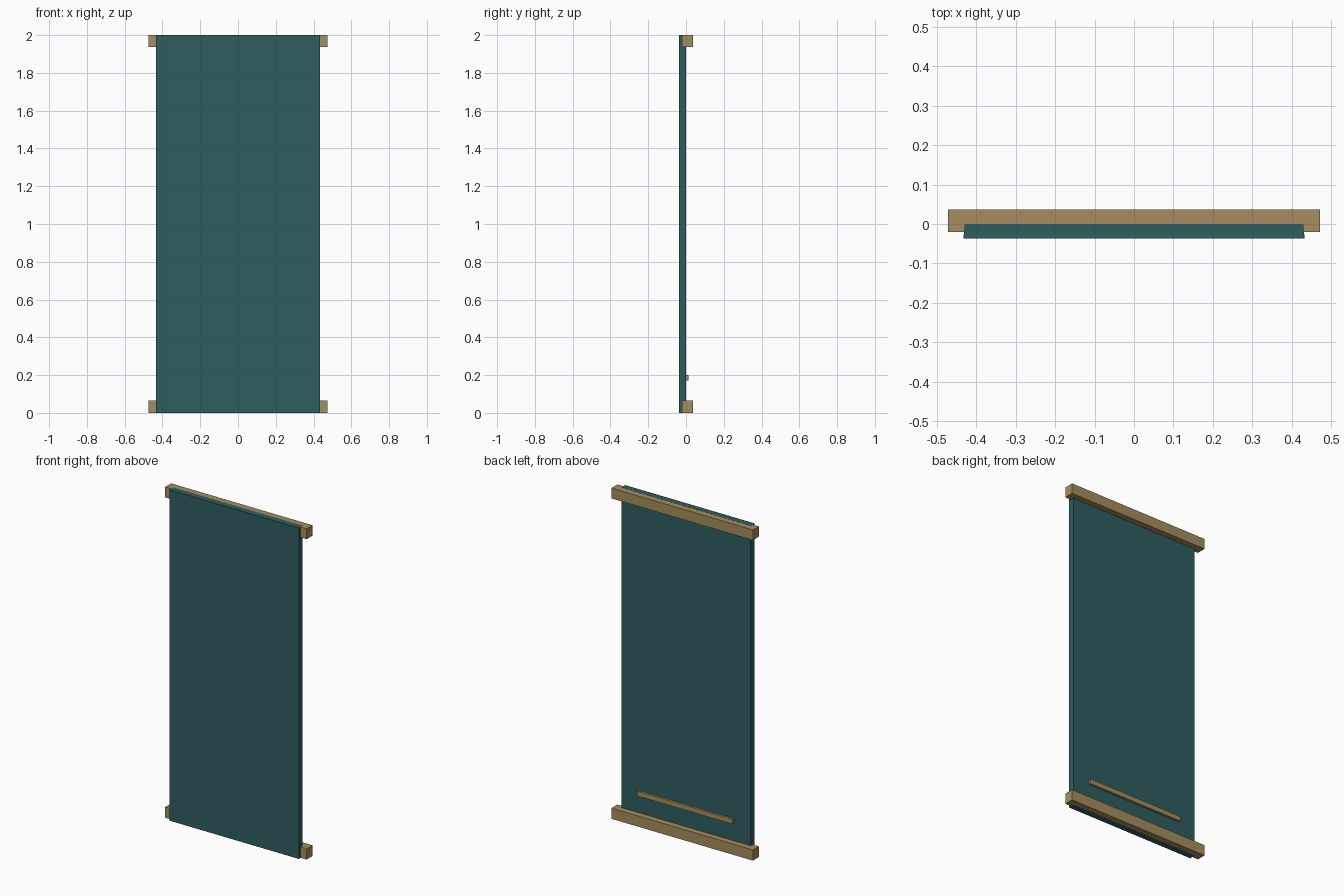
import bpy

if "Cube" in bpy.data.objects:
    bpy.data.objects.remove(bpy.data.objects["Cube"])


def make_material(name, rgb):
    mat = bpy.data.materials.new(name)
    mat.diffuse_color = (*rgb, 1.0)
    mat.use_nodes = True
    mat.node_tree.nodes["Principled BSDF"].inputs["Base Color"].default_value = mat.diffuse_color
    return mat


def box(name, lo, hi, mat):
    """Axis-aligned box between two corners."""
    bpy.ops.mesh.primitive_cube_add(size=1)
    obj = bpy.context.object
    obj.name = name
    for v in obj.data.vertices:
        v.co = [h if c > 0 else l for c, l, h in zip(v.co, lo, hi)]
    obj.data.materials.append(mat)
    return obj


teal = make_material("dark teal", (0.028, 0.109, 0.117))
wood = make_material("tan wood", (0.381, 0.270, 0.112))

# Door panel, back edges drawn in very slightly
panel = box("panel", (-0.433, -0.037, 0), (0.433, 0.0, 2), teal)
for v in panel.data.vertices:
    if v.co.y > -0.01:
        v.co.x *= 0.995

# Cross rails, wider than the panel and overlapping its back half
box("bottom_rail", (-0.473, -0.02, 0.0005), (0.473, 0.037, 0.065), wood)
box("top_rail", (-0.473, -0.02, 1.937), (0.473, 0.037, 1.9995), wood)

# Thin batten low on the back
box("back_batten", (-0.32, -0.003, 0.171), (0.32, 0.013, 0.2), wood)
